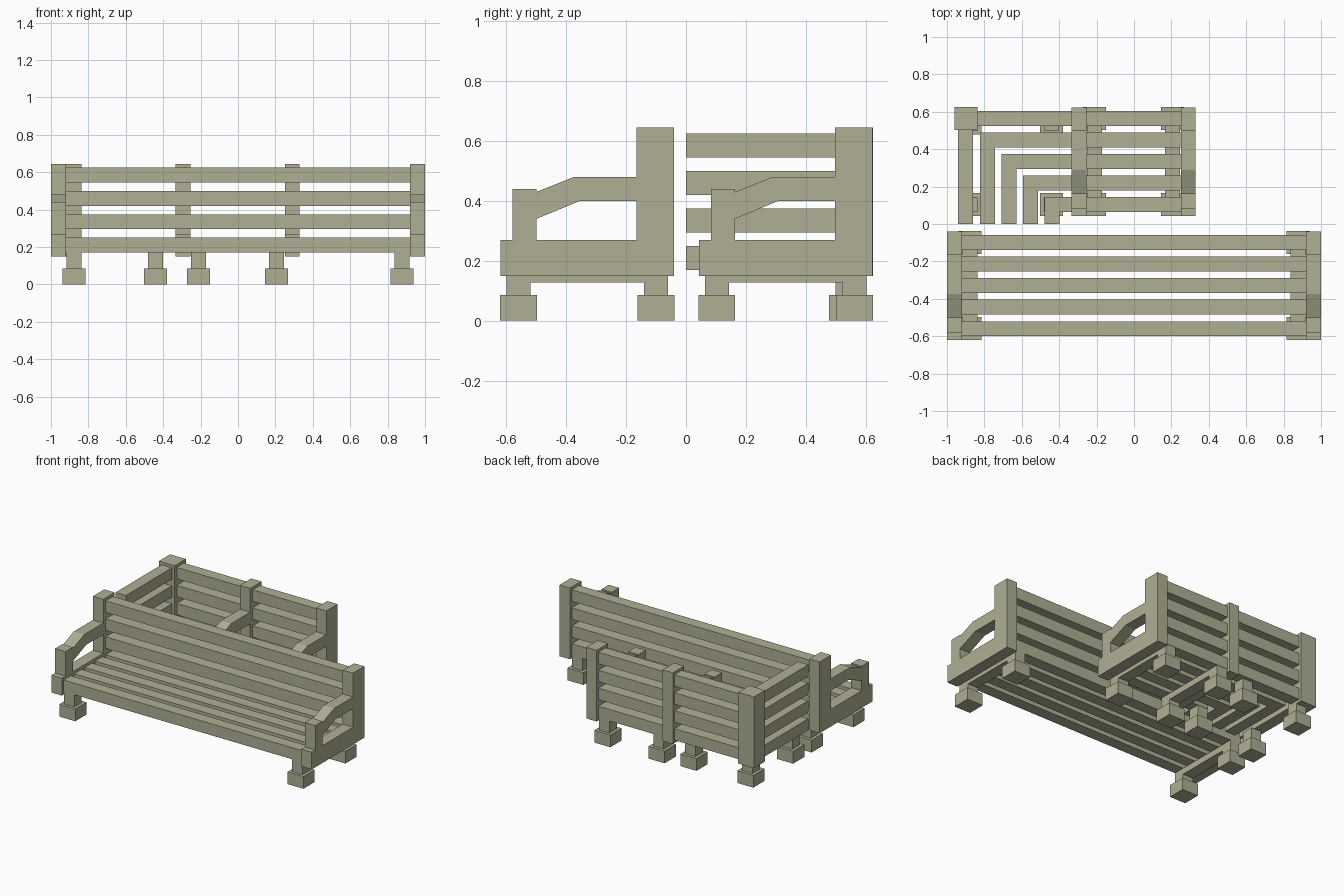
import bpy
import bmesh
from mathutils import Vector

cube = bpy.data.objects.get("Cube")
if cube:
    bpy.data.objects.remove(cube, do_unlink=True)

wood = bpy.data.materials.new("weathered_wood")
wood.use_nodes = True
COLOUR = (0.43, 0.43, 0.30, 1)
wood.diffuse_color = COLOUR
wood.node_tree.nodes["Principled BSDF"].inputs["Base Color"].default_value = COLOUR


def finish(name, bm):
    bmesh.ops.recalc_face_normals(bm, faces=bm.faces[:])
    mesh = bpy.data.meshes.new(name)
    bm.to_mesh(mesh)
    bm.free()
    mesh.materials.append(wood)
    obj = bpy.data.objects.new(name, mesh)
    bpy.context.scene.collection.objects.link(obj)
    return obj


def add_prism(bm, points, depth):
    """Extrude a closed outline of 3D points along the depth vector."""
    face = bm.faces.new([bm.verts.new(p) for p in points])
    new = bmesh.ops.extrude_face_region(bm, geom=[face], use_keep_orig=True)["geom"]
    verts = [g for g in new if isinstance(g, bmesh.types.BMVert)]
    bmesh.ops.translate(bm, verts=verts, vec=Vector(depth))


def box(name, x, y, z):
    bm = bmesh.new()
    outline = [(x[0], y[0], z[0]), (x[1], y[0], z[0]), (x[1], y[1], z[0]), (x[0], y[1], z[0])]
    add_prism(bm, outline, (0, 0, z[1] - z[0]))
    return finish(name, bm)


# Side frame outlines in (y, z), measured from the bench's own centre line
FRAME = [(-.29, .15), (.29, .15), (.29, .645), (.165, .645), (.165, .27),
         (-.17, .27), (-.17, .44), (-.25, .44), (-.25, .27), (-.29, .27)]
ARM = [(-.17, .34), (-.025, .40), (.165, .40), (.165, .48), (-.045, .48), (-.17, .43)]
FRONT_Y, REAR_Y = -.33, .333     # centre lines of the two benches
SLAT = .08
SEAT_Z = (.17, .25)
BACK_Z = [.17 + i * .125 for i in range(4)]


def side_frame(name, x, cy):
    bm = bmesh.new()
    for outline in (FRAME, ARM):
        add_prism(bm, [(x, cy + y, z) for y, z in outline], (SLAT, 0, 0))
    finish(name, bm)


def leg(name, x, y):
    box(name + "_post", (x - .04, x + .04), (y - .04, y + .04), (.08, .17))
    box(name + "_foot", (x - .0615, x + .0615), (y - .0615, y + .0615), (0, .085))


def leg_pair(name, x, cy):
    """Front and back leg joined by a rail under the seat."""
    leg(name + "_front_leg", x, cy - .23)
    leg(name + "_back_leg", x, cy + .23)
    box(name + "_rail", (x - .04, x + .04), (cy - .27, cy + .27), (.127, .17))


# Long straight bench
for side, s in (("left", 1), ("right", -1)):
    side_frame("long_bench_%s_frame" % side, .96 * s - .04, FRONT_Y)
    leg_pair("long_bench_%s" % side, .877 * s, FRONT_Y)
for i in range(4):
    y = -.60 + i * .115
    box("long_bench_seat_slat", (-.92, .92), (y, y + SLAT), SEAT_Z)
for z in BACK_Z:
    box("long_bench_back_slat", (-.92, .92), (-.14, -.06), (z, z + SLAT))

# Corner bench: frames, corner post and back slats on both arms of the L
END_X = .25
side_frame("corner_bench_end_frame", END_X, REAR_Y)
side_frame("corner_bench_middle_frame", -.335, REAR_Y)
box("corner_post", (-.96, -.838), (.502, .625), (.15, .645))
for z in BACK_Z:
    box("corner_bench_back_slat", (-.84, END_X), (.525, .605), (z, z + SLAT))
    box("corner_bench_side_slat", (-.94, -.86), (0, .503), (z, z + SLAT))

# L-shaped seat slats, nested inwards
for i in range(4):
    x, y = -.823 + i * .1145, .49 - i * .115
    outline = [(x, 0), (x, y), (END_X, y), (END_X, y - SLAT), (x + SLAT, y - SLAT), (x + SLAT, 0)]
    bm = bmesh.new()
    add_prism(bm, [(px, py, SEAT_Z[0]) for px, py in outline], (0, 0, SLAT))
    finish("corner_bench_seat_slat", bm)

# Corner bench legs
leg_pair("corner_bench_end", .206, REAR_Y)
leg_pair("corner_bench_middle", -.211, REAR_Y)
for x in (-.877, -.44):
    for y in (.103, .54):
        leg("corner_bench_side_leg", x, y)
